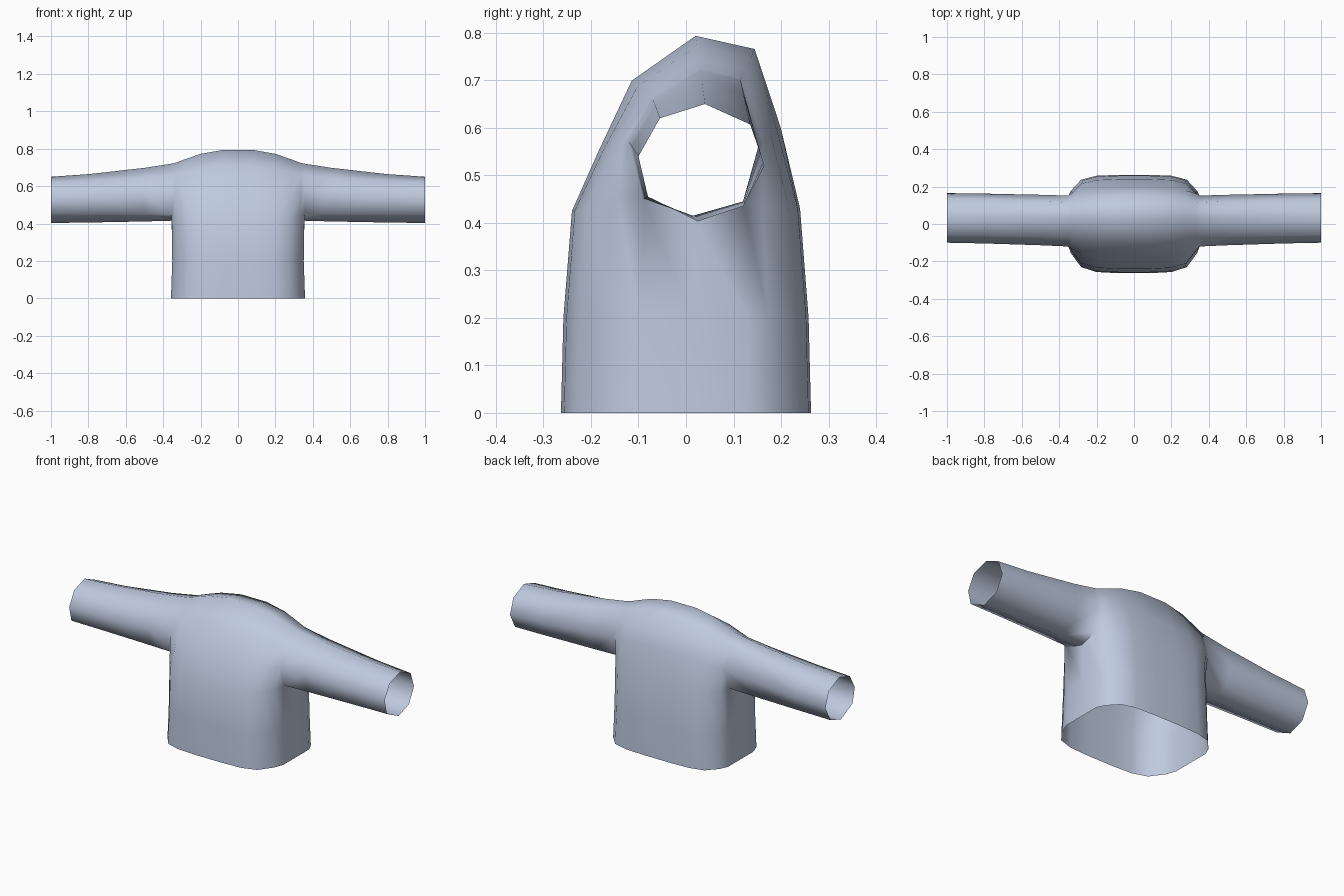
import bpy, bmesh, math

if "Cube" in bpy.data.objects:
    bpy.data.objects.remove(bpy.data.objects["Cube"])

mat = bpy.data.materials.new("pale blue cloth")
mat.diffuse_color = (0.52, 0.59, 0.74, 1)
mat.use_nodes = True
mat.node_tree.nodes["Principled BSDF"].inputs["Base Color"].default_value = mat.diffuse_color

# Cross-sections in (y, z)
SHOULDER = [(0.015, 0.415), (-0.09, 0.45), (-0.12, 0.57), (-0.07, 0.66),
            (0.03, 0.72), (0.115, 0.70), (0.152, 0.56), (0.12, 0.445)]
CUFF = [(0.025, 0.403), (-0.08, 0.455), (-0.10, 0.54), (-0.055, 0.62),
        (0.04, 0.65), (0.135, 0.607), (0.165, 0.52), (0.12, 0.435)]
# Middle of the chest, from front hem line over the top to the back
CHEST = [(-0.24, 0.425), (-0.185, 0.55), (-0.115, 0.70), (0.02, 0.795),
         (0.145, 0.767), (0.2, 0.6), (0.24, 0.43)]
# Chest stations: x, blend towards shoulder at the sides, blend at the top
STATIONS = [(0.08, 0, 0.02), (0.2, 0.04, 0.3), (0.28, 0.2, 0.67), (0.335, 0.66, 0.94)]
SLEEVE = [(0.355, 0), (0.5, 0.32), (0.8, 0.8), (1.0, 1)]


def mix(a, b, t):
    return [p + (q - p) * t for p, q in zip(a, b)]


bm = bmesh.new()


def bridge(a, b, closed=False):
    n = len(a)
    for i in range(n if closed else n - 1):
        k = (i + 1) % n
        bm.faces.new((a[i], a[k], b[k], b[i]))


# Sleeves: octagonal tubes, open at the cuffs
roots = {}
for side in (-1, 1):
    rings = [[bm.verts.new((side * x, *mix(p, q, t))) for p, q in zip(SHOULDER, CUFF)]
             for x, t in SLEEVE]
    for a, b in zip(rings, rings[1:]):
        bridge(a, b, True)
    roots[side] = rings[0]

# Chest and shoulders: arcs running from sleeve to sleeve
arcs = []
for side, stations in ((-1, STATIONS[::-1]), (1, STATIONS)):
    for x, low, top in stations:
        arc = []
        for j, (c, s) in enumerate(zip(CHEST, SHOULDER[1:])):
            w = (0, 0.5, 1, 1, 1, 0.5, 0)[j]
            arc.append(bm.verts.new((side * x, *mix(c, s, low + (top - low) * w))))
        arcs.append(arc)
rows = [roots[-1][1:]] + arcs + [roots[1][1:]]
for a, b in zip(rows, rows[1:]):
    bridge(a, b)

# Body: tube hanging below the chest, open at the hem
loop = [a[0] for a in rows] + [roots[1][0]] + [a[-1] for a in rows[::-1]] + [roots[-1][0]]
for z, sx, sy in ((0.2, 0.99, 1.075), (0.0, 1.015, 1.095)):
    ring = [bm.verts.new((v.co.x * sx, v.co.y * sy, z)) for v in loop] if z else \
           [bm.verts.new((v.co.x * 1.02, v.co.y * 1.02, 0)) for v in loop]
    bridge(loop, ring, True)
    loop = ring

bmesh.ops.recalc_face_normals(bm, faces=bm.faces[:])
if max(bm.faces, key=lambda f: f.calc_center_median().z).normal.z < 0:
    bmesh.ops.reverse_faces(bm, faces=bm.faces[:])

mesh = bpy.data.meshes.new("shirt")
bm.to_mesh(mesh)
bm.free()
mesh.materials.append(mat)
shirt = bpy.data.objects.new("shirt", mesh)
bpy.context.collection.objects.link(shirt)
bpy.context.view_layer.objects.active = shirt
shirt.select_set(True)
bpy.ops.object.shade_smooth_by_angle(angle=math.radians(75))
